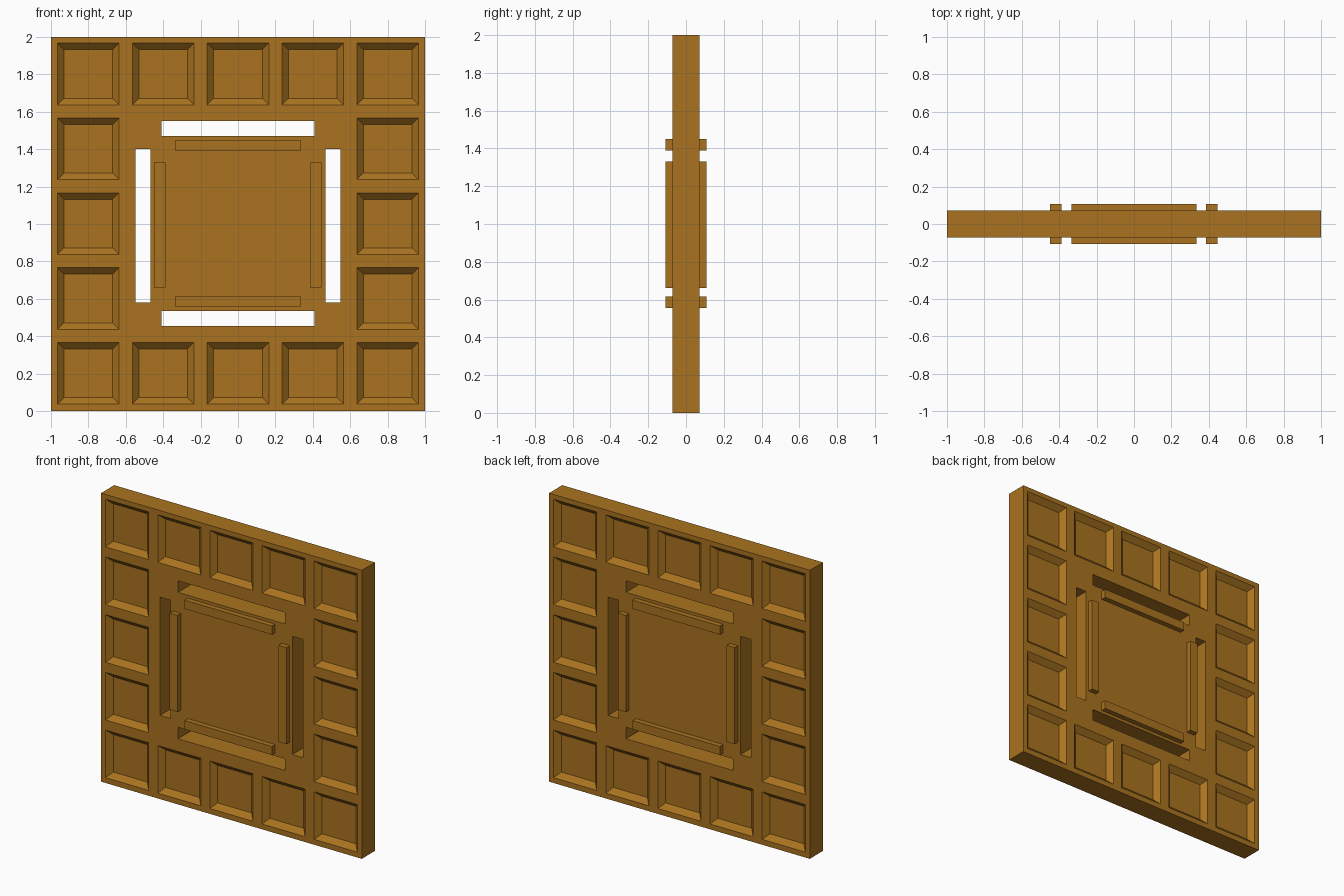
import bpy, bmesh
from mathutils import Vector

if "Cube" in bpy.data.objects:
    bpy.data.objects.remove(bpy.data.objects["Cube"])

HALF_T = 0.072      # half thickness of the panel
BAR_T = 0.108       # how far the raised bars reach in y
POCKET_DEPTH = 0.035

mat = bpy.data.materials.new("wood")
mat.diffuse_color = (0.40, 0.172, 0.014, 1)
mat.use_nodes = True
mat.node_tree.nodes["Principled BSDF"].inputs["Base Color"].default_value = mat.diffuse_color


def add_box(bm, x0, x1, y0, y1, z0, z1):
    verts = bmesh.ops.create_cube(bm, size=1)["verts"]
    for v in verts:
        v.co = Vector((x0 + (v.co.x + 0.5) * (x1 - x0),
                       y0 + (v.co.y + 0.5) * (y1 - y0),
                       z0 + (v.co.z + 0.5) * (z1 - z0)))
    return verts


def add_pocket(bm, cx, cz, side):
    # square frustum, 45 degree walls, overshooting the face a little
    over = 0.01
    outer, inner = 0.165 + over, 0.165 - POCKET_DEPTH
    for v in bmesh.ops.create_cube(bm, size=2)["verts"]:
        out = v.co.y * side > 0
        r = outer if out else inner
        y = HALF_T + over if out else HALF_T - POCKET_DEPTH
        v.co = Vector((cx + v.co.x * r, side * y, cz + v.co.z * r))


def finish(bm, name):
    bmesh.ops.recalc_face_normals(bm, faces=bm.faces)
    me = bpy.data.meshes.new(name)
    bm.to_mesh(me)
    bm.free()
    me.materials.append(mat)
    ob = bpy.data.objects.new(name, me)
    bpy.context.collection.objects.link(ob)
    return ob


# square panel
bm = bmesh.new()
add_box(bm, -1, 1, -HALF_T, HALF_T, 0, 2)
panel = finish(bm, "panel")

# cutter: ring of pockets on both faces plus four through slots
bm = bmesh.new()
for i in range(5):
    for j in range(5):
        if i in (0, 4) or j in (0, 4):
            for side in (-1, 1):
                add_pocket(bm, -0.8 + 0.4 * i, 0.202 + 0.4 * j, side)
for z0, z1 in ((0.455, 0.535), (1.47, 1.55)):
    add_box(bm, -0.41, 0.41, -0.2, 0.2, z0, z1)
for x0, x1 in ((-0.548, -0.468), (0.467, 0.547)):
    add_box(bm, x0, x1, -0.2, 0.2, 0.58, 1.40)
cutter = finish(bm, "pocket_and_slot_cutter")
cutter.hide_render = True
cutter.hide_set(True)

cut = panel.modifiers.new("cut", 'BOOLEAN')
cut.operation = 'DIFFERENCE'
cut.solver = 'EXACT'
cut.object = cutter

# bake the cut and drop the cutter
dg = bpy.context.evaluated_depsgraph_get()
baked = bpy.data.meshes.new_from_object(panel.evaluated_get(dg))
panel.modifiers.clear()
panel.data = baked
bpy.data.objects.remove(cutter)

# raised bars framing the centre, front and back
bars = {
    "top_bar": (-0.335, 0.335, 1.39, 1.45),
    "bottom_bar": (-0.335, 0.335, 0.555, 0.615),
    "left_bar": (-0.448, -0.388, 0.66, 1.33),
    "right_bar": (0.386, 0.446, 0.66, 1.33),
}
for name, (x0, x1, z0, z1) in bars.items():
    for face, s in (("front", -1), ("back", 1)):
        ya, yb = sorted((s * (HALF_T - 0.002), s * BAR_T))
        bm = bmesh.new()
        add_box(bm, x0, x1, ya, yb, z0, z1)
        finish(bm, face + "_" + name)
